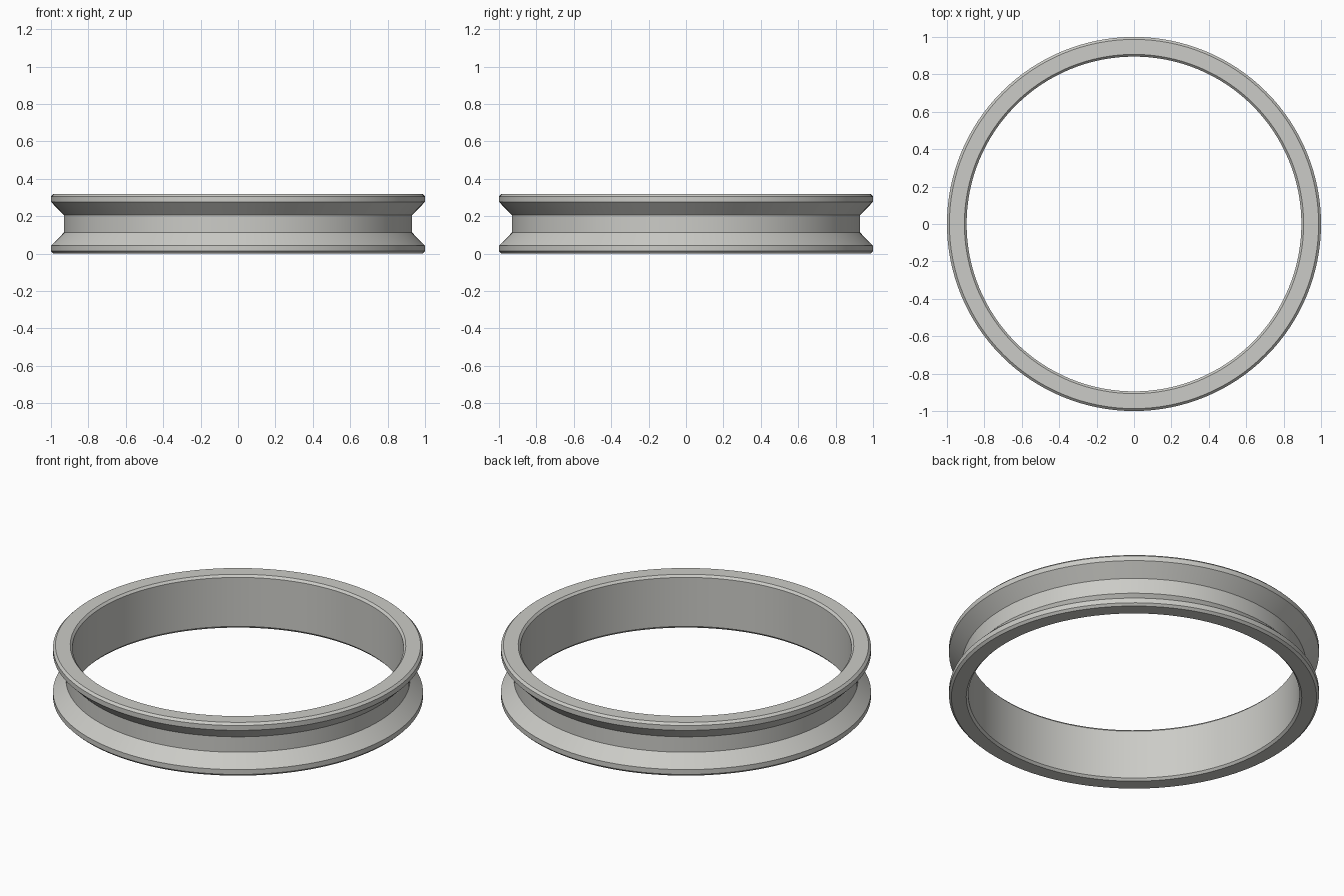
import bpy, bmesh, math

if "Cube" in bpy.data.objects:
    bpy.data.objects.remove(bpy.data.objects["Cube"])

SEGMENTS = 128
MID = 0.159    # mid height of the ring
HALF = 0.159   # half of the ring height
BEVEL = 0.013

# Upper half of the cross-section: (radius, height above the middle)
upper = [
    (0.93, 0.046),            # groove floor
    (1.0, 0.117),             # flange lower edge
    (1.0, HALF - BEVEL),      # flange outer wall
    (1.0 - BEVEL, HALF),      # top face, outer edge
    (0.907, HALF),            # top face, inner edge
    (0.895, HALF - BEVEL),    # bore wall
]
# Mirror it for the lower half to close the loop
profile = upper + [(r, -h) for r, h in reversed(upper)]

# Revolve the cross-section around z
bm = bmesh.new()
rings = []
for i in range(SEGMENTS):
    a = 2 * math.pi * i / SEGMENTS
    rings.append([bm.verts.new((r * math.cos(a), r * math.sin(a), MID + h))
                  for r, h in profile])
n = len(profile)
for i in range(SEGMENTS):
    r0, r1 = rings[i], rings[(i + 1) % SEGMENTS]
    for j in range(n):
        k = (j + 1) % n
        bm.faces.new((r0[j], r1[j], r1[k], r0[k]))
bmesh.ops.recalc_face_normals(bm, faces=bm.faces)
mesh = bpy.data.meshes.new("grooved_ring")
bm.to_mesh(mesh)
bm.free()

ring = bpy.data.objects.new("grooved_ring", mesh)
bpy.context.collection.objects.link(ring)

# Single light grey material
grey = bpy.data.materials.new("light_grey")
grey.diffuse_color = (0.60, 0.60, 0.57, 1)
grey.use_nodes = True
grey.node_tree.nodes["Principled BSDF"].inputs["Base Color"].default_value = grey.diffuse_color
mesh.materials.append(grey)

# Smooth around the ring, sharp at profile corners
bpy.context.view_layer.objects.active = ring
ring.select_set(True)
bpy.ops.object.shade_smooth_by_angle(angle=math.radians(25))
